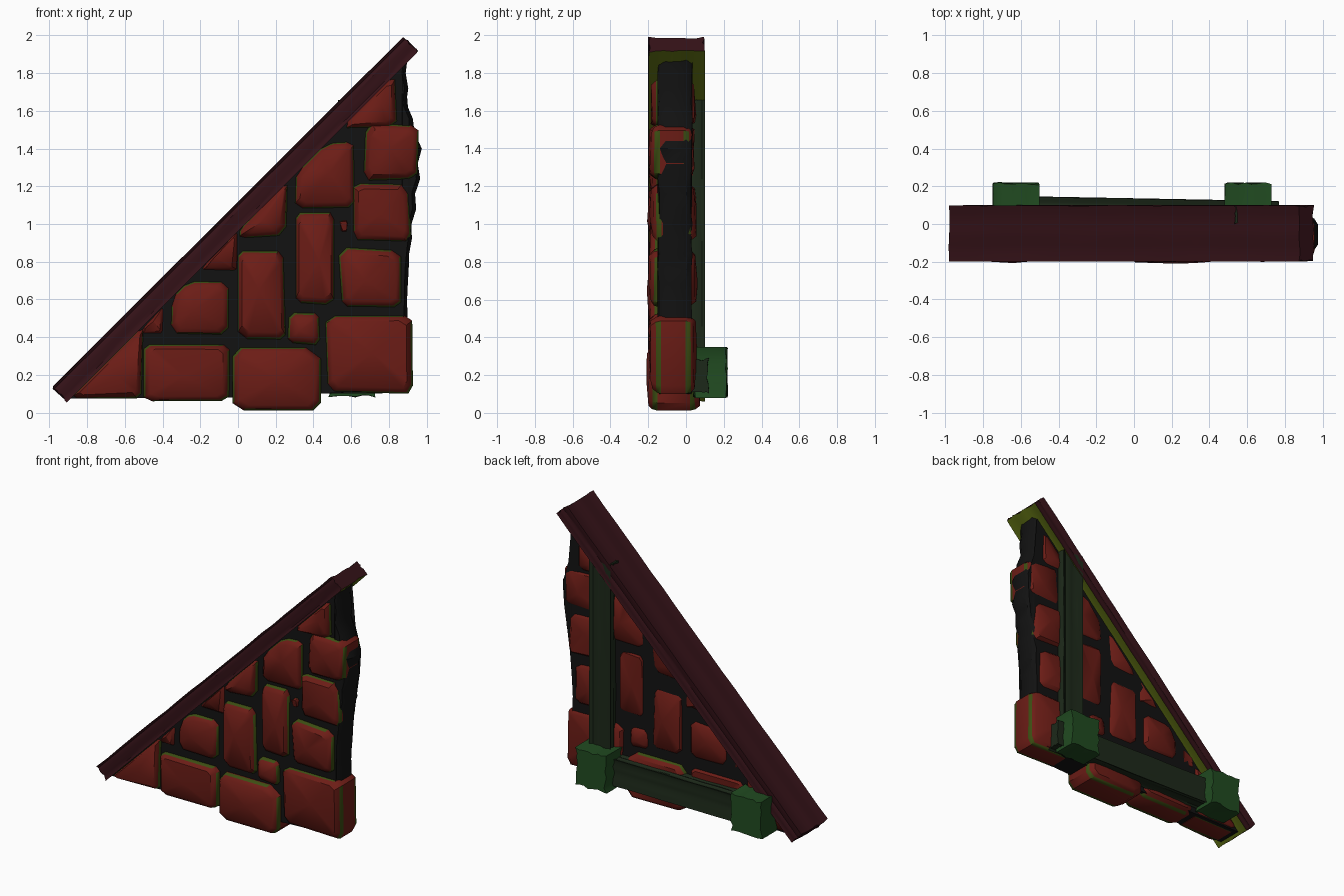
import bpy, bmesh, random
from math import sin, exp
from mathutils import Vector

if "Cube" in bpy.data.objects:
    bpy.data.objects.remove(bpy.data.objects["Cube"])

random.seed(7)
rnd = random.uniform
SLOPE = 0.965  # underside of the rafter: z = x + SLOPE


def material(name, r, g, b):
    m = bpy.data.materials.new(name)
    m.diffuse_color = (r, g, b, 1)
    m.use_nodes = True
    m.node_tree.nodes["Principled BSDF"].inputs["Base Color"].default_value = m.diffuse_color
    return m


STONE = material("stone_red", 0.15, 0.012, 0.008)
EDGE = material("stone_edge", 0.045, 0.075, 0.006)
MORTAR = material("mortar_black", 0.006, 0.006, 0.006)
RAFTER = material("rafter_wood", 0.035, 0.006, 0.009)
UNDER = material("rafter_underside", 0.10, 0.14, 0.006)
WOOD = material("back_wood", 0.012, 0.022, 0.010)
GRAIN = material("end_wood", 0.015, 0.07, 0.015)


def finish(name, bm, mats, angle=0.6):
    bmesh.ops.recalc_face_normals(bm, faces=bm.faces[:])
    me = bpy.data.meshes.new(name)
    bm.to_mesh(me)
    bm.free()
    for m in mats:
        me.materials.append(m)
    ob = bpy.data.objects.new(name, me)
    bpy.context.collection.objects.link(ob)
    bpy.ops.object.select_all(action='DESELECT')
    ob.select_set(True)
    bpy.context.view_layer.objects.active = ob
    bpy.ops.object.shade_smooth_by_angle(angle=angle)


def skin(bm, rings, mat_of):
    """Join consecutive closed rings of vertices with quads."""
    n = len(rings[0])
    for k in range(len(rings) - 1):
        a, b = rings[k], rings[k + 1]
        for i in range(n):
            j = (i + 1) % n
            bm.faces.new((a[i], a[j], b[j], b[i])).material_index = mat_of(k, i)


def beam(name, p0, p1, side, hu, hv, mats, groove=0.010, rough=0.008, per=7):
    """Rough-sawn timber with grooves running along the grain."""
    p0, p1, v = Vector(p0), Vector(p1), Vector(side)
    axis = (p1 - p0).normalized()
    u = axis.cross(v).normalized()
    corners = [Vector(c) for c in ((-1, -1), (1, -1), (1, 1), (-1, 1))]
    section = []
    for c in range(4):
        a, b = corners[c], corners[(c + 1) % 4]
        for i in range(per):
            q = a.lerp(b, i / per)
            section.append((Vector((q.x * hu, q.y * hv)), -(a + b) / 2, rnd(0, groove) if i else 0))
    steps = max(3, int((p1 - p0).length / 0.13))
    bm = bmesh.new()
    rings = []
    for k in range(steps + 1):
        ring = []
        for q, inward, g in section:
            s = q + inward * (g + rnd(0, 0.004))
            inset = rnd(0, rough) * (1 if k == 0 else -1) if k in (0, steps) else 0
            ring.append(bm.verts.new(p0.lerp(p1, k / steps) + u * s.x + v * s.y + axis * inset))
        rings.append(ring)
    last = len(mats) - 1
    skin(bm, rings, lambda k, i: last if i // per == 3 else 0)
    bm.faces.new(rings[0])
    bm.faces.new(rings[-1])
    finish(name, bm, mats)


def block_outline(x0, z0, x1, z1, jit):
    """Slightly crooked rectangle, cut off along the rafter."""
    quad = [Vector((x + rnd(-jit, jit), z + rnd(-jit, jit)))
            for x, z in ((x0, z0), (x1, z0), (x1, z1), (x0, z1))]
    out = []
    for i, p in enumerate(quad):
        q = quad[(i + 1) % 4]
        dp, dq = p.x + SLOPE - p.y, q.x + SLOPE - q.y
        if dp >= 0:
            out.append(p)
        if dp * dq < 0:
            out.append(p.lerp(q, dp / (dp - dq)))
    return out


def stone(name, outline, y0, y1, worn):
    """Through-stone: worn corners, chamfered and domed on both faces."""
    pts = []
    n = len(outline)
    for i, p in enumerate(outline):
        for q in (outline[i - 1], outline[(i + 1) % n]):
            d = q - p
            pts.append(p + d.normalized() * min(rnd(0.4, 1) * worn, d.length * 0.25))
    c = sum(pts, Vector((0, 0))) / len(pts)
    bm = bmesh.new()
    rings = []
    layers = ((0, .04, .008), (.022, .012, .003), (.05, 0, 0))
    for y, inset, jit in [(y0 + d, i, j) for d, i, j in layers] + \
                         [(y1 - d, i, j) for d, i, j in reversed(layers)]:
        ring = []
        for p in pts:
            d = c - p
            q = p + d.normalized() * min(inset, d.length * 0.4)
            ring.append(bm.verts.new((q.x, y + rnd(-jit, jit), q.y)))
        rings.append(ring)
    skin(bm, rings, lambda k, i: 1 if k in (1, 3) and i % 4 else 0)
    for ring, bulge in ((rings[0], -0.012), (rings[-1], 0.012)):
        mid = bm.verts.new((c.x + rnd(-.03, .03), ring[0].co.y + bulge, c.y + rnd(-.03, .03)))
        for i in range(len(ring)):
            bm.faces.new((ring[i], ring[(i + 1) % len(ring)], mid))
    finish(name, bm, (STONE, EDGE), 0.7)


# Stones of the gable wall: left, bottom, right, top
stone("foundation_stone", block_outline(-.03, .012, .44, .345, 0), -.20, .07, .09)
STONES = [
    (-.92, .07, -.5, .6), (-.49, .07, -.04, .37), (.47, .1, .92, .51),
    (-.36, .41, -.04, .7), (.01, .38, .25, .85), (.27, .36, .44, .53),
    (.3, .57, .51, 1.06), (.54, .56, .87, .87), (.61, .91, .91, 1.22),
    (.67, 1.24, .955, 1.53), (.31, 1.09, .61, 1.43), (.52, 1.5, .84, 1.9),
    (0, .93, .27, 1.4),
]
for i, box in enumerate(STONES):
    stone("wall_stone_%02d" % (i + 1), block_outline(*box, .012),
          rnd(-.195, -.18), rnd(.035, .05), .05)
for i, box in enumerate([(-.52, .41, -.39, .7), (-.2, .75, 0, 1), (.535, .95, .59, 1.03)]):
    stone("filler_stone_%d" % (i + 1), block_outline(*box, .005), -.165, .03, .02)


# Mortar core with an irregular right-hand edge
def edge_x(z):
    spread = .45 if z < 1.4 else .15
    return .895 + .07 * exp(-((z - 1.4) / spread) ** 2) + .01 * sin(z * 37) * min(1, z)


edge = [.12 + .08 * i for i in range(23)]
bm = bmesh.new()
rings = []
for y, inset in ((-.145, .02), (-.11, 0), (0, 0), (.03, .02)):
    outline = [(-.89, .075), (0, .08)] + [(edge_x(z) - inset, z) for z in edge]
    rings.append([bm.verts.new((x, y + rnd(-.006, .006), z)) for x, z in outline])
skin(bm, rings, lambda k, i: 0)
bmesh.ops.triangulate(bm, faces=[bm.faces.new(rings[0]), bm.faces.new(rings[-1])])
finish("mortar_core", bm, (MORTAR,))

# Sloping rafter on top of the wall
beam("rafter", (-.95, -.05, .092), (.92, -.05, 1.957), (0, 1, 0), .056, .15,
     (RAFTER, UNDER), rough=.015)

# Timber frame on the back
beam("back_post", (.615, .05, .22), (.615, .05, 1.66), (0, 1, 0), .085, .05, (WOOD,))
beam("back_rail", (-.72, .098, .205), (.77, .07, .195), (0, 1, 0), .095, .052, (WOOD,))

# Protruding beam ends
for name, x in (("left_beam_end", -.625), ("right_beam_end", .605)):
    beam(name, (x, .035, .215), (x, .222, .215), (0, 0, 1), .125, .135, (GRAIN,),
         groove=.014, rough=.015)
